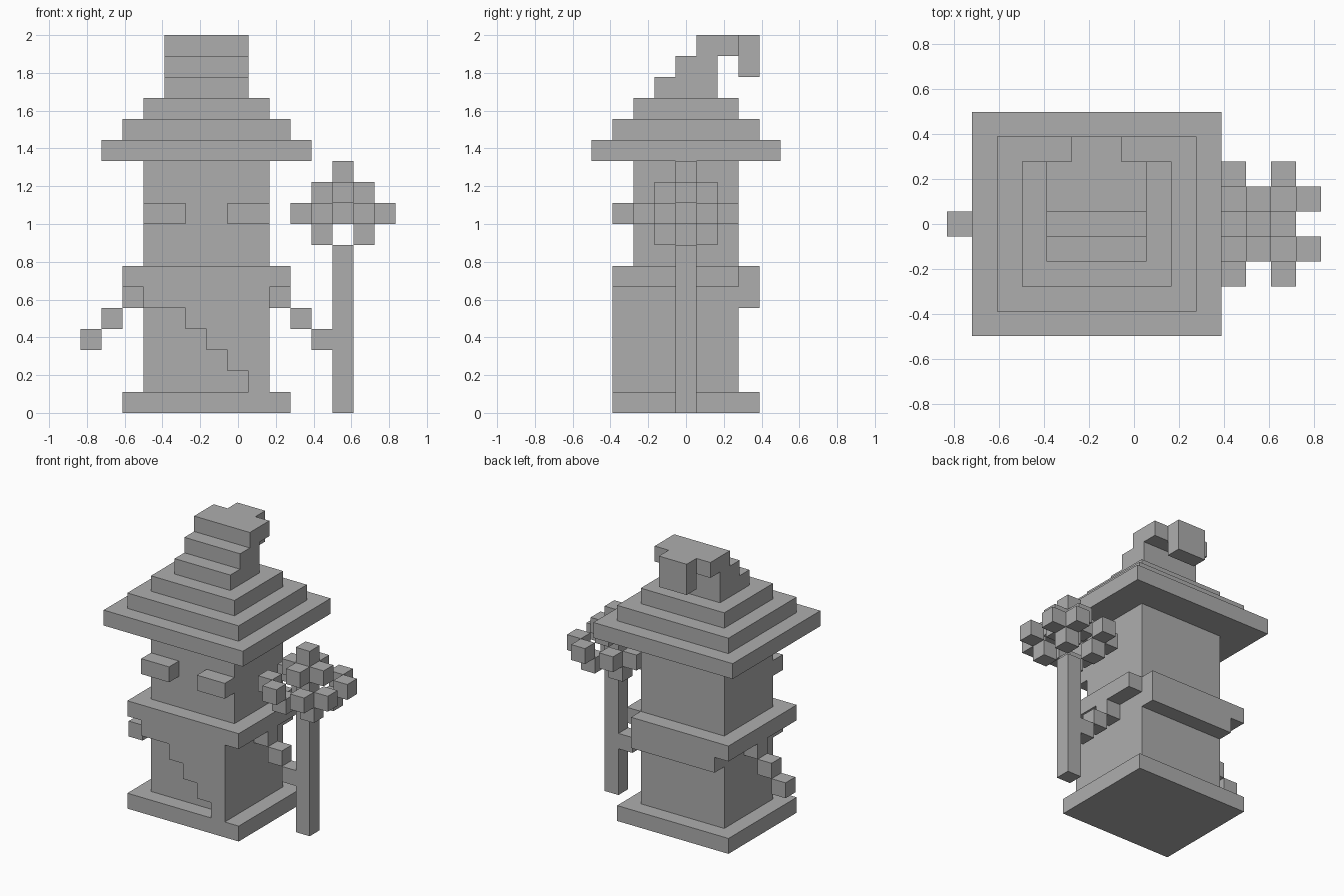
import bpy
import bmesh
import math
from mathutils import Vector

if "Cube" in bpy.data.objects:
    bpy.data.objects.remove(bpy.data.objects["Cube"], do_unlink=True)

U = 1 / 9  # block size

stone = bpy.data.materials.new("plain grey")
stone.use_nodes = True
GREY = (0.42, 0.42, 0.42, 1)
stone.diffuse_color = GREY
stone.node_tree.nodes["Principled BSDF"].inputs["Base Color"].default_value = GREY


def span(x, y, z):
    """Unit cells filling a box; x and y are in half-block offsets."""
    return {(i, j, k)
            for i in range(math.floor(x[0] + 0.5), math.floor(x[1] + 0.5))
            for j in range(math.floor(y[0] + 0.5), math.floor(y[1] + 0.5))
            for k in range(z[0], z[1])}


def blocks(name, cells):
    """One object with the outer skin of a set of unit cells."""
    bm = bmesh.new()
    for c in cells:
        for axis in range(3):
            for s in (-1, 1):
                n = [0, 0, 0]
                n[axis] = s
                if tuple(a + b for a, b in zip(c, n)) in cells:
                    continue
                centre = Vector((c[0], c[1], c[2] + 0.5)) + Vector(n) / 2
                a, b = Vector((0, 0, 0)), Vector((0, 0, 0))
                a[(axis + 1) % 3] = 0.5
                b[(axis + 2) % 3] = 0.5 * s
                corners = (-a - b, a - b, a + b, b - a)
                bm.faces.new([bm.verts.new((centre + d) * U) for d in corners])
    bmesh.ops.remove_doubles(bm, verts=bm.verts, dist=U / 100)
    bmesh.ops.dissolve_limit(bm, angle_limit=0.01, verts=bm.verts, edges=bm.edges)
    mesh = bpy.data.meshes.new(name)
    bm.to_mesh(mesh)
    bm.free()
    mesh.materials.append(stone)
    obj = bpy.data.objects.new(name, mesh)
    bpy.context.collection.objects.link(obj)


# Robe hem and body
BODY_X, BODY_Y = (-4.5, 1.5), (-2.5, 2.5)
WIDE_X, WIDE_Y = (-5.5, 2.5), (-3.5, 3.5)
blocks("robe_hem", span(WIDE_X, WIDE_Y, (0, 1)))
blocks("body", span(BODY_X, BODY_Y, (1, 12)))

# Stepped front flap of the robe
FRONT = (-3.5, -2.5)
flap = span(BODY_X, FRONT, (5, 6))
for step in range(4):
    flap |= span((0.5 - step, 1.5), FRONT, (1 + step, 2 + step))
blocks("front_flap", flap)

# Collar around the body, open at one back corner, deeper at the back
collar = span(WIDE_X, WIDE_Y, (6, 7)) - span(BODY_X, BODY_Y, (6, 7))
collar -= span((1.5, 2.5), (2.5, 3.5), (6, 7))
collar |= span(BODY_X, (2.5, 3.5), (5, 6))
blocks("collar", collar)

# Eyes
for side, x in (("right", -4.5), ("left", -0.5)):
    blocks(side + "_eye", span((x, x + 2), FRONT, (9, 10)))

# Arms stepping down and out
MID = (-0.5, 0.5)
for side, x, way in (("right", -4.5, -1), ("left", 1.5, 1)):
    arm = set()
    for k in range(3):
        ends = sorted((x + way * k, x + way * (k + 1)))
        arm |= span(ends, MID, (5 - k, 6 - k))
    blocks(side + "_arm", arm)

# Hat brim, tiers and bent tip
blocks("hat_brim", span((-6.5, 3.5), (-4.5, 4.5), (12, 13)))
hat = span(WIDE_X, WIDE_Y, (13, 14)) | span(BODY_X, BODY_Y, (14, 15))
for z, y in ((15, (-1.5, 1.5)), (16, (-0.5, 1.5)), (17, (0.5, 2.5))):
    hat |= span((-3.5, 0.5), y, (z, z + 1))
blocks("hat_crown", hat)
blocks("hat_tip", span((-2.5, -0.5), (2.5, 3.5), (16, 18)))

# Staff and its open cluster of blocks
blocks("staff_pole", span((4.5, 5.5), MID, (0, 8)))
head = {(0, 0, 0), (0, 0, 2)}
for a in (-1, 1):
    head |= {(a, 0, 1), (0, a, 1)}
    for b in (-1, 1):
        head |= {(a, b, -1), (a, 2 * b, 0), (2 * a, b, 0)}
blocks("staff_head", {(x + 5, y, z + 9) for x, y, z in head})
